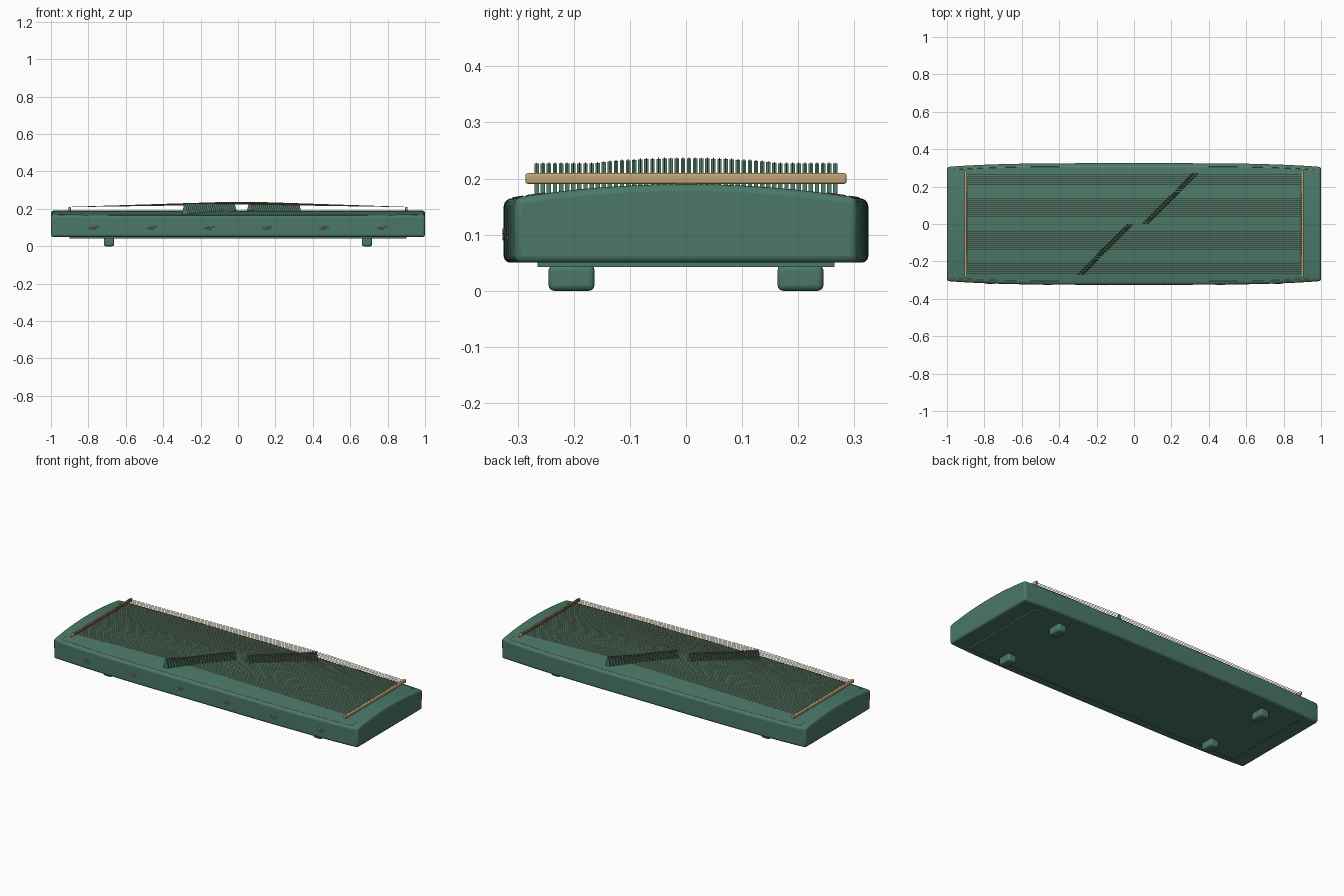
import bpy, bmesh, math
from mathutils import Matrix, Vector

cube = bpy.data.objects.get("Cube")
if cube:
    bpy.data.objects.remove(cube, do_unlink=True)


def make_material(name, rgb):
    mat = bpy.data.materials.new(name)
    mat.use_nodes = True
    mat.diffuse_color = (*rgb, 1)
    mat.node_tree.nodes["Principled BSDF"].inputs["Base Color"].default_value = (*rgb, 1)
    return mat


GREEN = make_material("jade green lacquer", (0.07, 0.19, 0.14))
GOLD = make_material("pale gold wood", (0.53, 0.37, 0.18))
BRONZE = make_material("bronze string", (0.37, 0.22, 0.09))


def finish(name, bm, mat, bevel=0, smooth=True):
    bmesh.ops.recalc_face_normals(bm, faces=bm.faces)
    mesh = bpy.data.meshes.new(name)
    bm.to_mesh(mesh)
    bm.free()
    mesh.materials.append(mat)
    obj = bpy.data.objects.new(name, mesh)
    bpy.context.collection.objects.link(obj)
    if bevel:
        mod = obj.modifiers.new("rounded edges", "BEVEL")
        mod.width, mod.segments = bevel, 3
        mod.limit_method, mod.angle_limit = "ANGLE", math.radians(40)
    if smooth:
        bpy.ops.object.select_all(action="DESELECT")
        obj.select_set(True)
        bpy.context.view_layer.objects.active = obj
        bpy.ops.object.shade_smooth_by_angle(angle=math.radians(35))
    return obj


def box(bm, center, size):
    bmesh.ops.create_cube(bm, size=1, matrix=Matrix.Translation(center) @ Matrix.Diagonal((*size, 1)))


def tube(bm, points, radius, sides):
    """Sweep a small polygon along a mostly straight path."""
    points = [Vector(p) for p in points]
    rings = []
    for i, p in enumerate(points):
        along = (points[min(i + 1, len(points) - 1)] - points[max(i - 1, 0)]).normalized()
        side = along.cross(Vector((0, 0, 1))).normalized()
        up = side.cross(along)
        angles = [2 * math.pi * (k + 0.5) / sides for k in range(sides)]
        rings.append([bm.verts.new(p + radius * (side * math.cos(a) + up * math.sin(a))) for a in angles])
    for a, b in zip(rings, rings[1:]):
        for k in range(sides):
            n = (k + 1) % sides
            bm.faces.new((a[k], a[n], b[n], b[k]))
    bm.faces.new(rings[0])
    bm.faces.new(rings[-1])


def half_depth(x):
    return 0.325 - 0.02 * abs(x) ** 4


def top_height(y):
    return 0.19 - 0.26 * y * y


# Arched sound box with gently bowed long sides
bm = bmesh.new()
rings = []
for i in range(33):
    x = -1 + i / 16
    w = half_depth(x)
    profile = [(-w, 0.05)] + [(w * t / 10, top_height(w * t / 10)) for t in range(-10, 11)] + [(w, 0.05)]
    rings.append([bm.verts.new((x, y, z)) for y, z in profile])
for a, b in zip(rings, rings[1:]):
    for k in range(len(a)):
        n = (k + 1) % len(a)
        bm.faces.new((a[k], a[n], b[n], b[k]))
bm.faces.new(rings[0])
bm.faces.new(rings[-1])
finish("sound_box", bm, GREEN, bevel=0.012)

# Thin panel under the box
bm = bmesh.new()
box(bm, (0, 0, 0.046), (1.8, 0.53, 0.008))
finish("bottom_panel", bm, GREEN, smooth=False)

# Four rounded feet
bm = bmesh.new()
for x in (-0.69, 0.69):
    for y in (-0.204, 0.204):
        box(bm, (x, y, 0.023), (0.054, 0.082, 0.046))
finish("feet", bm, GREEN, bevel=0.01)

# Rails that carry the string ends
for name, x in (("right_string_rail", -0.9), ("left_string_rail", 0.9)):
    bm = bmesh.new()
    box(bm, (x, 0, 0.2), (0.014, 0.572, 0.019))
    finish(name, bm, GOLD, bevel=0.004)

# Diagonal rows of wedge bridges, each under its own string
COUNT = 50
bridges, strings = bmesh.new(), bmesh.new()
for i in range(COUNT):
    y = -0.266 + 0.532 * i / (COUNT - 1)
    x = y - 0.018 if i < COUNT // 2 else y + 0.058
    crest = max(0.227, 0.236 - 0.32 * y * y)
    foot = top_height(y) - 0.003
    tall = crest - foot
    result = bmesh.ops.create_cube(bridges, size=1)
    for v in result["verts"]:
        width = 0.008 if v.co.z > 0 else 0.034
        v.co = (x + v.co.x * width, y + v.co.y * 0.0078, foot + (v.co.z + 0.5) * tall)
    tube(strings, [(-0.9, y, 0.21), (x, y, crest + 0.001), (0.9, y, 0.21)], 0.0012, 4)
finish("bridges", bridges, GREEN, smooth=False)
finish("strings", strings, BRONZE, smooth=False)

# Inlaid lines along the long top edges
bm = bmesh.new()
for side in (-1, 1):
    path = []
    for i in range(31):
        x = -0.96 + 1.92 * i / 30
        y = half_depth(x) - 0.017
        path.append((x, side * y, top_height(y)))
    tube(bm, path, 0.0016, 6)
finish("edge_inlay", bm, BRONZE)

# Small corner brackets on the top
bm = bmesh.new()
for sx in (-1, 1):
    for sy in (-1, 1):
        path = [(sx * 0.952, sy * y, top_height(y)) for y in (0.25, 0.265, 0.285)]
        tube(bm, path, 0.0018, 6)
finish("corner_brackets", bm, BRONZE)

# Blossom ornaments on the front: five petals and two leaves each
bm = bmesh.new()
for i in range(6):
    cx = -0.77 + 0.308 * i
    spots = [(0.009 * math.cos(a), 0.008 * math.sin(a)) for a in (math.tau * k / 5 + 0.3 for k in range(5))]
    for dx, dz in spots + [(-0.02, -0.004), (0.02, 0.004)]:
        x = cx + dx
        place = Matrix.Translation((x, -half_depth(x), 0.1 + dz)) @ Matrix.Diagonal((1.3, 0.6, 0.9, 1))
        bmesh.ops.create_uvsphere(bm, u_segments=8, v_segments=6, radius=0.0042, matrix=place)
finish("front_blossoms", bm, GOLD)
